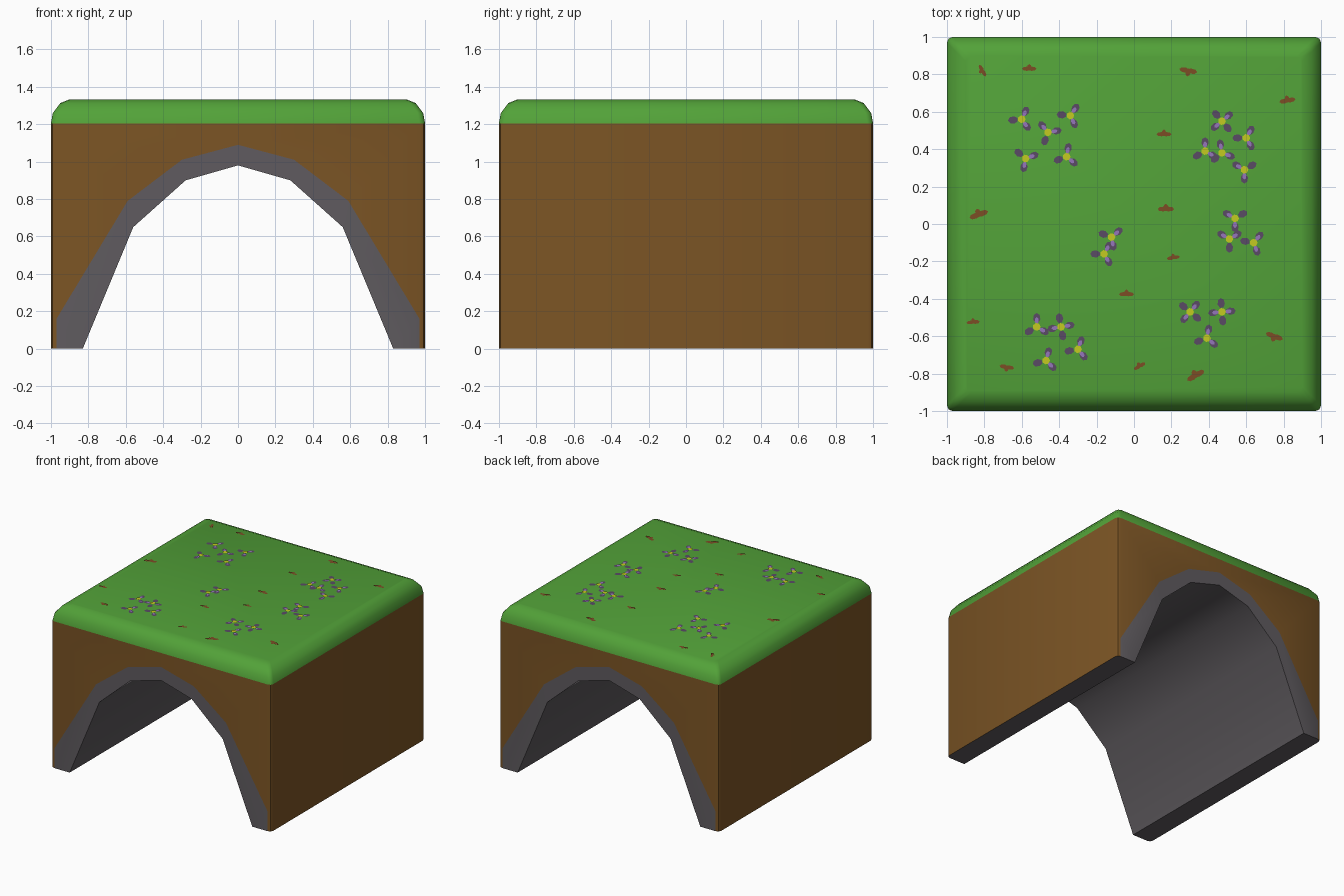
import bpy, bmesh, math

if "Cube" in bpy.data.objects:
    bpy.data.objects.remove(bpy.data.objects["Cube"])


def material(name, rgb):
    m = bpy.data.materials.new(name)
    m.diffuse_color = (*rgb, 1)
    m.use_nodes = True
    m.node_tree.nodes["Principled BSDF"].inputs["Base Color"].default_value = m.diffuse_color
    return m


GRASS = material("grass_green", (0.085, 0.36, 0.04))
DIRT = material("dirt_brown", (0.2, 0.09, 0.018))
STONE = material("stone_grey", (0.115, 0.105, 0.115))
PETAL = material("petal_dark_purple", (0.1, 0.07, 0.13))
LILAC = material("petal_lilac", (0.3, 0.18, 0.5))
YELLOW = material("flower_yellow", (0.55, 0.6, 0.015))
LEAF = material("dead_leaf_brown", (0.2, 0.075, 0.018))


def finish(bm, name, mats, smooth=None):
    me = bpy.data.meshes.new(name)
    bm.to_mesh(me)
    bm.free()
    for m in mats:
        me.materials.append(m)
    ob = bpy.data.objects.new(name, me)
    bpy.context.collection.objects.link(ob)
    if smooth:
        bpy.ops.object.select_all(action='DESELECT')
        ob.select_set(True)
        bpy.context.view_layer.objects.active = ob
        bpy.ops.object.shade_smooth_by_angle(angle=math.radians(smooth))
    return ob


def mirrored(half):
    return half + [(-x, z) for x, z in reversed(half[:-1])]


# Earth bank with an arched tunnel: stone rim, dirt walls
EDGE_Z = 1.205
inner = mirrored([(-0.83, 0), (-0.56, 0.65), (-0.28, 0.90), (0, 0.98)])
outer = mirrored([(-1, 0.16), (-0.59, 0.79), (-0.3, 1.01), (0, 1.09)])
feet = [(-1, 0), (1, 0)]
tops = [(1, EDGE_Z), (-1, EDGE_Z)]
bm = bmesh.new()
verts = {(p, y): bm.verts.new((p[0], y, p[1]))
         for p in inner + outer + feet + tops for y in (-1, 1)}


def face(keys, mat):
    f = bm.faces.new([verts[k] for k in keys])
    f.material_index = mat


for y in (-1, 1):
    for i in range(len(inner) - 1):
        face([(p, y) for p in (inner[i], inner[i + 1], outer[i + 1], outer[i])], 1)
    face([(p, y) for p in (feet[0], inner[0], outer[0])], 1)
    face([(p, y) for p in (feet[1], inner[-1], outer[-1])], 1)
    face([(p, y) for p in outer + tops], 0)
# side walls, foot undersides and tunnel lining (open under the grass)
loop = [tops[1], outer[0], feet[0]] + inner + [feet[1], outer[-1], tops[0]]
for a, b in zip(loop, loop[1:]):
    wall = abs(a[0]) == 1 and abs(b[0]) == 1
    face([(a, -1), (b, -1), (b, 1), (a, 1)], 0 if wall else 1)
bmesh.ops.recalc_face_normals(bm, faces=bm.faces)
# the lining must face the open tunnel
bm.faces.ensure_lookup_table()
lining = [f for f in bm.faces if abs(f.normal.y) < 0.1 and f.calc_center_median().z > 0.93]
if lining and lining[0].normal.z > 0:
    bmesh.ops.reverse_faces(bm, faces=bm.faces)
corners = [e for e in bm.edges
           if all(abs(v.co.x) > 0.999 for v in e.verts)
           and abs(e.verts[0].co.y - e.verts[1].co.y) < 0.01]
bmesh.ops.bevel(bm, geom=corners, offset=0.03, segments=2, profile=0.5, affect='EDGES')
for f in bm.faces:
    if abs(f.normal.x) > 0.3 and abs(f.calc_center_median().x) > 0.96:
        f.material_index = 0
finish(bm, "earth_bank_with_tunnel", [DIRT, STONE], 40)

# Grass cap: stacked rounded squares
bm = bmesh.new()


def rounded_square(h, z, r=0.03, seg=3):
    ring = []
    for k in range(4):
        for s in range(seg):
            a = math.pi / 2 * (k + s / (seg - 1))
            sx, sy = ((1, 1), (-1, 1), (-1, -1), (1, -1))[k]
            ring.append(bm.verts.new((sx * (h - r) + r * math.cos(a),
                                      sy * (h - r) + r * math.sin(a), z)))
    return ring


TOP = 1.333
rings = [rounded_square(h, z) for h, z in
         ((1, EDGE_Z), (0.99, 1.26), (0.95, 1.313), (0.90, TOP))]
for lo, hi in zip(rings, rings[1:]):
    n = len(lo)
    for i in range(n):
        j = (i + 1) % n
        bm.faces.new((lo[i], lo[j], hi[j], hi[i]))
bm.faces.new(rings[-1])
finish(bm, "grass_cap", [GRASS], 50)


# Thin painted details lying on the grass
def oval(bm, x, y, angle, dist, rl, rw, z, mat, sides=7):
    """Flat oval at dist along angle, longest along the angle."""
    c, s = math.cos(angle), math.sin(angle)
    pts = []
    for k in range(sides):
        t = 2 * math.pi * k / sides
        u, v = dist + rl * math.cos(t), rw * math.sin(t)
        pts.append(bm.verts.new((x + u * c - v * s, y + u * s + v * c, z)))
    bm.faces.new(pts).material_index = mat


# x, y, petal count, rotation in degrees
FLOWERS = [
    (-.60, .56, 3, 65), (-.46, .49, 3, 130), (-.34, .58, 3, 55), (-.58, .35, 3, 20),
    (-.36, .36, 3, 80), (.47, .55, 4, 40), (.60, .46, 3, 60), (.38, .39, 3, 90),
    (.47, .38, 3, 100), (.59, .29, 3, 270), (.54, .03, 3, 270), (.51, -.08, 3, 150),
    (.64, -.10, 3, 50), (-.12, -.07, 3, 40), (-.16, -.16, 3, 60), (.30, -.47, 4, 50),
    (.47, -.47, 4, 5), (.39, -.61, 3, 80), (-.52, -.55, 3, 90), (-.39, -.55, 4, 10),
    (-.30, -.67, 3, 70), (-.47, -.73, 3, 75)]
bm = bmesh.new()
for x, y, n, rot in FLOWERS:
    for k in range(n):
        a = math.radians(rot + 360 * k / n)
        oval(bm, x, y, a, 0.047, 0.027, 0.02, TOP + 0.003, 0)
        if k % 2 == 0:
            oval(bm, x, y, a, 0.034, 0.018, 0.011, TOP + 0.005, 1)
    oval(bm, x, y, 0, 0, 0.021, 0.021, TOP + 0.007, 2)
finish(bm, "flowers", [PETAL, LILAC, YELLOW])

# x, y, size, rotation in degrees
LEAVES = [
    (-.81, .82, .8, 120), (-.56, .83, .9, 0), (.29, .82, 1.1, 170), (.82, .66, 1, 10),
    (.16, .48, .9, 0), (.17, .08, 1, 0), (-.83, .05, 1.2, 20), (.21, -.18, .8, 10),
    (-.04, -.375, .9, 0), (-.86, -.525, .8, 5), (-.68, -.765, .9, 170),
    (.03, -.76, .8, 30), (.33, -.81, 1.2, 30), (.75, -.60, 1.1, 160)]
bm = bmesh.new()
for x, y, s, rot in LEAVES:
    for k, a in enumerate((0, 90, 180)):
        oval(bm, x, y, math.radians(rot + a), 0.018 * s if k != 1 else 0.008 * s,
             0.026 * s if k != 1 else 0.02 * s, 0.013 * s, TOP + 0.003 + 0.001 * k, 0)
finish(bm, "fallen_leaves", [LEAF])
